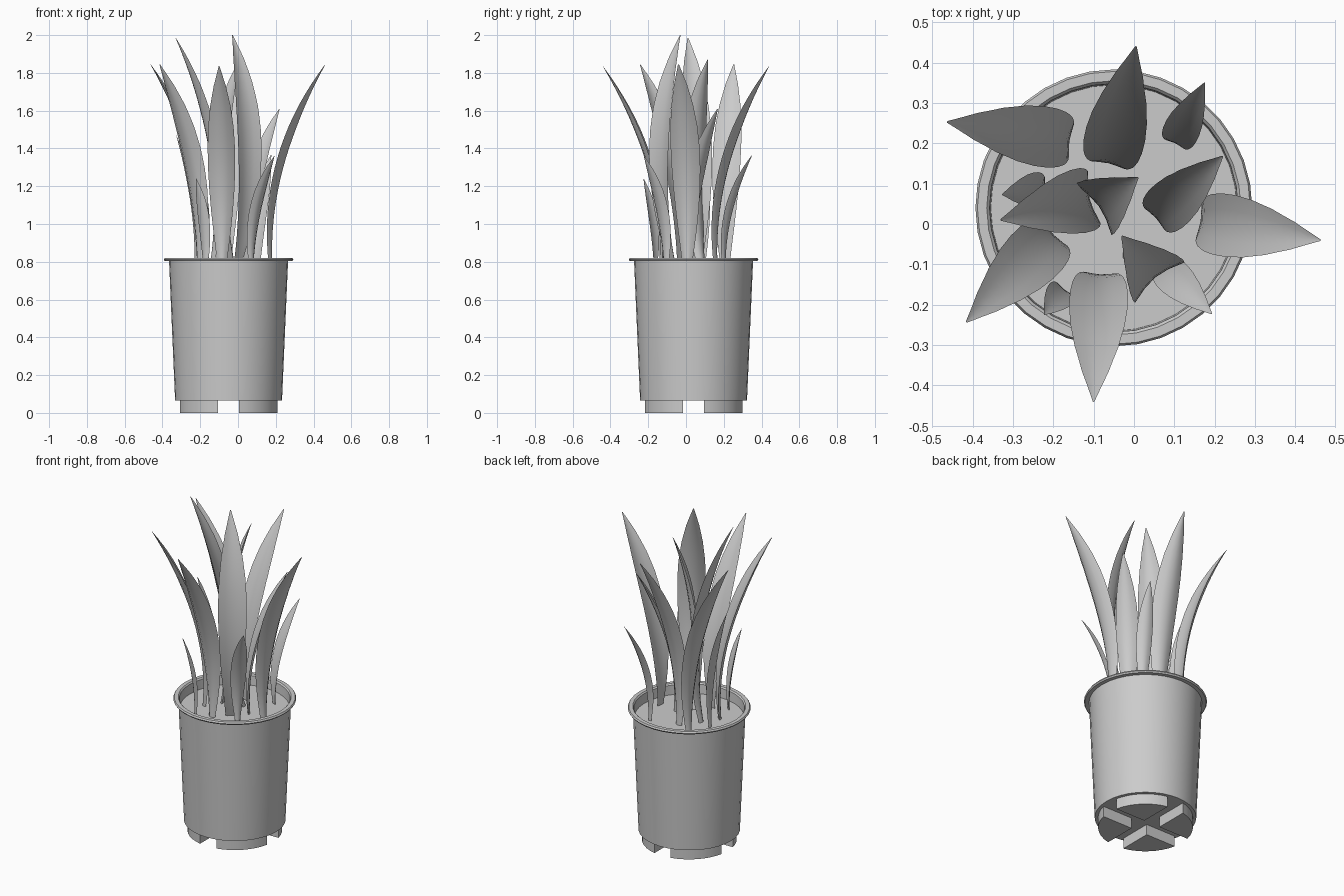
import bpy, bmesh, math
from mathutils import Vector

if "Cube" in bpy.data.objects:
    bpy.data.objects.remove(bpy.data.objects["Cube"])

CX, CY = -0.05, 0.04      # pot axis
SOIL_Z = 0.755
SIDES = 36


def make_object(name, bm):
    bmesh.ops.recalc_face_normals(bm, faces=bm.faces)
    mesh = bpy.data.meshes.new(name)
    bm.to_mesh(mesh)
    bm.free()
    ob = bpy.data.objects.new(name, mesh)
    bpy.context.collection.objects.link(ob)
    bpy.ops.object.select_all(action='DESELECT')
    ob.select_set(True)
    bpy.context.view_layer.objects.active = ob
    bpy.ops.object.shade_smooth_by_angle(angle=math.radians(35))
    return ob


def lathe(name, profile):
    """Spin (radius, z) points about the pot axis; end rings are capped."""
    bm = bmesh.new()
    rings = []
    for r, z in profile:
        rings.append([bm.verts.new((CX + r * math.cos(a), CY + r * math.sin(a), z))
                      for a in (2 * math.pi * i / SIDES for i in range(SIDES))])
    for a, b in zip(rings, rings[1:]):
        for i in range(SIDES):
            j = (i + 1) % SIDES
            bm.faces.new((a[i], a[j], b[j], b[i]))
    bm.faces.new(rings[0])
    bm.faces.new(rings[-1])
    return make_object(name, bm)


# Pot shell with rolled rim; the inner end ring is the soil surface
lathe("pot", [(0.283, 0.065), (0.315, 0.803), (0.338, 0.803), (0.343, 0.811),
              (0.338, 0.82), (0.315, 0.82), (0.308, 0.812), (0.305, SOIL_Z)])

# Four quarter-round feet separated by a cross-shaped gap
R, GAP = 0.264, 0.055
a0 = math.asin(GAP / R)
for k in range(4):
    pts = [(GAP, GAP)]
    for i in range(9):
        a = a0 + (math.pi / 2 - 2 * a0) * i / 8
        pts.append((R * math.cos(a), R * math.sin(a)))
    c, s = round(math.cos(k * math.pi / 2)), round(math.sin(k * math.pi / 2))
    bm = bmesh.new()
    face = bm.faces.new([bm.verts.new((CX + c * x - s * y, CY + s * x + c * y, 0)) for x, y in pts])
    ext = bmesh.ops.extrude_face_region(bm, geom=[face])
    bmesh.ops.translate(bm, vec=(0, 0, 0.067),
                        verts=[v for v in ext["geom"] if isinstance(v, bmesh.types.BMVert)])
    make_object(f"foot_{k + 1}", bm)

# Leaf blade: width along its length and a cupped lens cross-section
WIDTHS = [.28, .45, .64, .80, .92, .99, 1.0, .93, .75, .45, .03]
SECTION = [(-1, 0), (-.5, 1), (0, 1), (.5, 1), (1, 0), (.5, -1), (0, -1), (-.5, -1)]


def width_at(t):
    i = min(int(t * 10), 9)
    return WIDTHS[i] + (WIDTHS[i + 1] - WIDTHS[i]) * (t * 10 - i)


def leaf(name, base, tip, width, belly=None):
    z0 = SOIL_Z - 0.01
    p0 = Vector((*base, z0))
    p2 = Vector(tip)
    if belly is None:
        p1 = p0.lerp(p2, 0.28)
    else:
        p1 = Vector((*belly, 0))
    p1.z = z0 + (p2.z - z0) * 0.6
    out = Vector((p2.x - p1.x, p2.y - p1.y, 0)).normalized()
    side = Vector((-out.y, out.x, 0))

    def path(t):   # parabola through base, belly (t=.6) and tip
        return (p0 * ((t - .6) * (t - 1) / .6) + p1 * (t * (t - 1) / -.24)
                + p2 * (t * (t - .6) / .4))

    bm = bmesh.new()
    rows = []
    n = 20
    for i in range(n + 1):
        t = i / n
        tangent = (path(t + .01) - path(t - .01)).normalized()
        normal = side.cross(tangent).normalized()
        if normal.dot(out) < 0:
            normal.negate()
        w = width * width_at(t) / 2
        thick = width * 0.05 * min(1, 3.0 * (1 - t) + 0.06)
        row = []
        for u, v in SECTION:
            bend = -0.32 * w * u * u + 0.1 * w
            row.append(bm.verts.new(path(t) + side * (u * w)
                                    + normal * (bend + v * thick * (1 - .6 * u * u))))
        rows.append(row)
    m = len(SECTION)
    for a, b in zip(rows, rows[1:]):
        for j in range(m):
            k = (j + 1) % m
            bm.faces.new((a[j], a[k], b[k], b[j]))
    bm.faces.new(rows[0])
    bm.faces.new(rows[-1])
    make_object(name, bm)


# name, base xy, tip xyz, width, optional belly xy
LEAVES = [
    ("leaf_right", (.175, .005), (.462, -.04, 1.845), .155),
    ("leaf_front", (-.085, -.135), (-.10, -.44, 1.835), .145),
    ("leaf_front_left", (-.205, -.035), (-.415, -.243, 1.845), .15),
    ("leaf_back_left", (-.17, .208), (-.463, .253, 1.845), .15),
    ("leaf_back", (-.06, .16), (.005, .44, 1.835), .15),
    ("leaf_left", (-.145, .055), (-.33, .01, 1.985), .16, (-.155, .052)),
    ("leaf_middle_right", (.06, .02), (.22, .168, 1.61), .125),
    ("leaf_centre_tall", (-.015, -.06), (-.03, -.03, 2.0), .16, (.048, -.125)),
    ("leaf_centre_back", (-.02, .09), (.01, .115, 1.87), .155, (-.08, .05)),
    ("small_leaf_back_right", (.105, .205), (.175, .35, 1.365), .09),
    ("small_leaf_front_right", (.075, -.11), (.193, -.223, 1.36), .09),
    ("small_leaf_left", (-.225, .085), (-.327, .073, 1.47), .09),
    ("small_leaf_front_left", (-.175, -.165), (-.222, -.225, 1.24), .075),
]
for spec in LEAVES:
    leaf(*spec)
